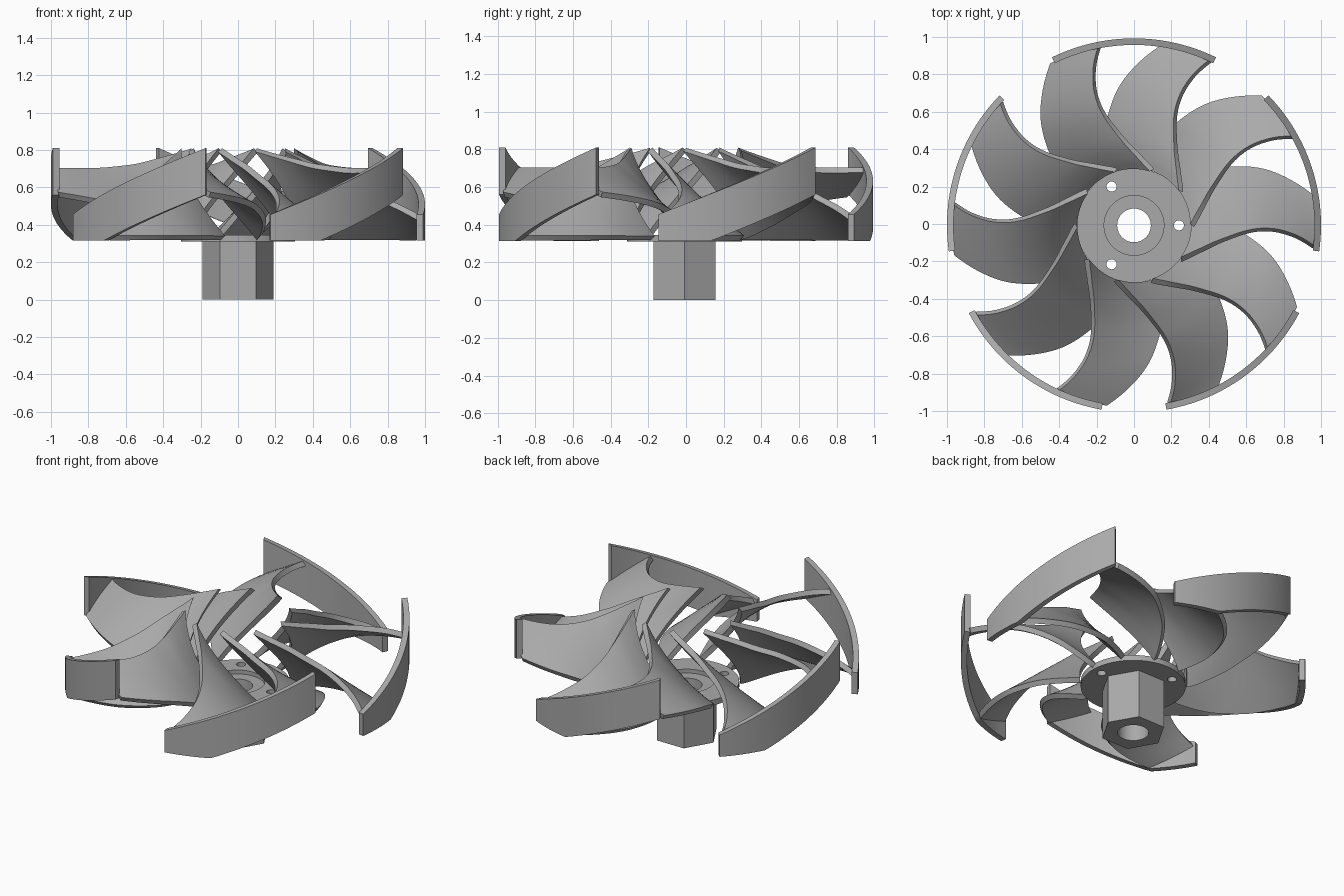
import bpy, bmesh, math
from mathutils import Vector

if "Cube" in bpy.data.objects:
    bpy.data.objects.remove(bpy.data.objects["Cube"], do_unlink=True)

AXIS_Y = -0.0075      # rotor axis, so the bounding box is centred
FLOOR = 0.315         # underside of blades and rim
RIM_IN, RIM_OUT = 0.965, 1.0

grey = bpy.data.materials.new("plain_grey")
grey.use_nodes = True
grey.diffuse_color = (0.4, 0.4, 0.4, 1)
grey.node_tree.nodes["Principled BSDF"].inputs["Base Color"].default_value = (0.4, 0.4, 0.4, 1)


def polar(r, deg, z):
    a = math.radians(deg)
    return Vector((r * math.cos(a), r * math.sin(a) + AXIS_Y, z))


def finish(bm, name):
    bmesh.ops.recalc_face_normals(bm, faces=bm.faces)
    mesh = bpy.data.meshes.new(name)
    bm.to_mesh(mesh)
    bm.free()
    mesh.materials.append(grey)
    ob = bpy.data.objects.new(name, mesh)
    bpy.context.collection.objects.link(ob)
    return ob


def activate(ob):
    bpy.ops.object.select_all(action="DESELECT")
    ob.select_set(True)
    bpy.context.view_layer.objects.active = ob


def smooth(ob):
    activate(ob)
    bpy.ops.object.shade_smooth_by_angle(angle=math.radians(35))


def bridge_rings(rings, name):
    """Skin a row of equal cross-sections and cap both ends."""
    bm = bmesh.new()
    rows = [[bm.verts.new(p) for p in ring] for ring in rings]
    n = len(rows[0])
    for a, b in zip(rows, rows[1:]):
        for i in range(n):
            j = (i + 1) % n
            bm.faces.new((a[i], a[j], b[j], b[i]))
    bm.faces.new(rows[0])
    bm.faces.new(rows[-1])
    return finish(bm, name)


def catmull(vals, steps):
    """Smooth curve through a few stations."""
    out = []
    for i in range(len(vals) - 1):
        p0, p1 = vals[max(i - 1, 0)], vals[i]
        p2, p3 = vals[i + 1], vals[min(i + 2, len(vals) - 1)]
        for s in range(steps):
            t = s / steps
            out.append(0.5 * (2 * p1 + (p2 - p0) * t + (2 * p0 - 5 * p1 + 4 * p2 - p3) * t * t
                              + (3 * p1 - p0 - 3 * p2 + p3) * t ** 3))
    return out + [vals[-1]]


# Blade stations from root to tip: radius, and angle of each long edge
radius = [0.31, 0.36, 0.44, 0.54, 0.64, 0.75, 0.87, 0.97]
low_angle = [39, 38, 36, 33, 28.5, 23, 15.5, 9]
high_angle = [-36, -24, -13, -6, -2.5, -2, -4, -7]
# Heights of the long edges for the two alternating blades
HEIGHTS = {
    "lower": ([0.33] * 8, [0.80, 0.76, 0.71, 0.65, 0.60, 0.545, 0.49, 0.44]),
    "upper": ([0.33, 0.345, 0.38, 0.425, 0.47, 0.51, 0.54, 0.56],
              [0.80, 0.775, 0.745, 0.715, 0.70, 0.69, 0.69, 0.69]),
}


def blade(kind, turn, name):
    low_z, high_z = HEIGHTS[kind]
    stations = zip(*(catmull(v, 4) for v in (radius, low_angle, high_angle, low_z, high_z)))
    bm = bmesh.new()
    span = 14
    rows = []
    for r, la, ha, lz, hz in stations:
        rows.append([bm.verts.new(polar(r, turn + la + (ha - la) * s / span,
                                        lz + (hz - lz) * s / span)) for s in range(span + 1)])
    for a, b in zip(rows, rows[1:]):
        for i in range(span):
            bm.faces.new((a[i], a[i + 1], b[i + 1], b[i]))
    ob = finish(bm, name)
    mod = ob.modifiers.new("thickness", "SOLIDIFY")
    mod.thickness = 0.032
    mod.offset = 0
    activate(ob)
    bpy.ops.object.modifier_apply(modifier=mod.name)
    # Trim flat against the floor plane and keep tips inside the rim
    for v in ob.data.vertices:
        v.co.z = max(v.co.z, FLOOR)
        flat = Vector((v.co.x, v.co.y - AXIS_Y))
        if flat.length > 0.98:
            flat *= 0.98 / flat.length
            v.co.x, v.co.y = flat.x, flat.y + AXIS_Y
    smooth(ob)


def rim_segment(centre, name):
    rings = []
    steps = 26
    for i in range(steps + 1):
        t = i / steps
        ang = centre - 26 + 52 * t
        top = 0.455 + 0.355 * t
        bottom = max(FLOOR, top - 0.25)
        rings.append([polar(RIM_IN, ang, bottom), polar(RIM_OUT, ang, bottom),
                      polar(RIM_OUT, ang, top), polar(RIM_IN, ang, top)])
    smooth(bridge_rings(rings, name))


for k in range(5):
    blade("lower", 72 * k, f"lower_blade_{k + 1}")
    blade("upper", 72 * k + 36, f"upper_blade_{k + 1}")
    rim_segment(18 + 72 * k, f"rim_segment_{k + 1}")


def cylinder(r, z0, z1, sides, name, x=0.0, y=0.0):
    rings = [[polar(r, 360 * i / sides, z) + Vector((x, y, 0)) for i in range(sides)]
             for z in (z0, z1)]
    return bridge_rings(rings, name)


def cut(ob, cutters):
    for c in cutters:
        mod = ob.modifiers.new("cut", "BOOLEAN")
        mod.operation = "DIFFERENCE"
        mod.solver = "EXACT"
        mod.object = c
        activate(ob)
        bpy.ops.object.modifier_apply(modifier=mod.name)
        bpy.data.objects.remove(c, do_unlink=True)
    smooth(ob)


# Hub plate with a centre opening and three screw holes
plate = cylinder(0.305, 0.31, 0.345, 64, "hub_plate")
holes = [cylinder(0.16, 0.2, 0.5, 48, "cutter")]
for a in (0, 120, 240):
    p = polar(0.24, a, 0)
    holes.append(cylinder(0.027, 0.2, 0.5, 20, "cutter", p.x, p.y - AXIS_Y))
cut(plate, holes)

# Hexagonal shaft socket with a through bore
socket = cylinder(0.19, 0.0, 0.32, 6, "hex_socket")
cut(socket, [cylinder(0.09, -0.1, 0.6, 40, "cutter")])
